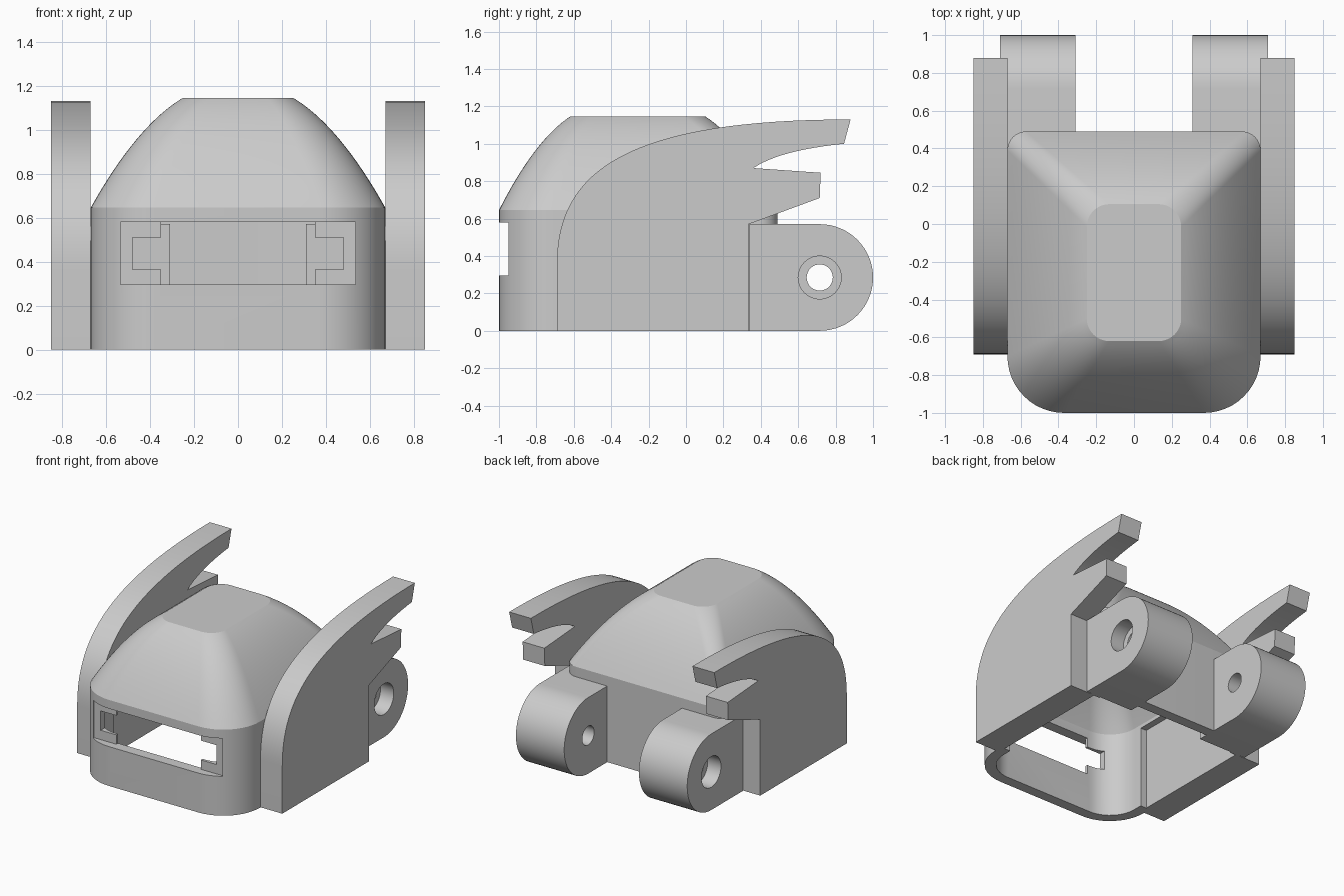
import bpy, bmesh, math
from mathutils import Vector

if "Cube" in bpy.data.objects:
    bpy.data.objects.remove(bpy.data.objects["Cube"], do_unlink=True)

grey = bpy.data.materials.new("plain grey")
grey.use_nodes = True
COLOUR = (0.6, 0.6, 0.6, 1)
grey.diffuse_color = COLOUR
grey.node_tree.nodes["Principled BSDF"].inputs["Base Color"].default_value = COLOUR


def loft(name, rings):
    """Closed solid through rings with equal point counts."""
    bm = bmesh.new()
    loops = [[bm.verts.new(p) for p in ring] for ring in rings]
    bm.faces.new(loops[0])
    bm.faces.new(loops[-1])
    n = len(loops[0])
    for a, b in zip(loops, loops[1:]):
        for i in range(n):
            j = (i + 1) % n
            bm.faces.new((a[i], a[j], b[j], b[i]))
    bmesh.ops.recalc_face_normals(bm, faces=bm.faces)
    mesh = bpy.data.meshes.new(name)
    bm.to_mesh(mesh)
    bm.free()
    mesh.materials.append(grey)
    obj = bpy.data.objects.new(name, mesh)
    bpy.context.collection.objects.link(obj)
    return obj


def prism(name, profile, x0, x1):
    return loft(name, [[(x, y, z) for y, z in profile] for x in (x0, x1)])


def box(name, x0, x1, y0, y1, z0, z1):
    return prism(name, [(y0, z0), (y1, z0), (y1, z1), (y0, z1)], x0, x1)


def cut(target, cutters):
    for c in cutters:
        m = target.modifiers.new("cut", 'BOOLEAN')
        m.operation, m.solver, m.object = 'DIFFERENCE', 'EXACT', c
    bpy.context.view_layer.objects.active = target
    for m in list(target.modifiers):
        bpy.ops.object.modifier_apply(modifier=m.name)
    for c in cutters:
        bpy.data.objects.remove(c, do_unlink=True)


def smooth(obj, angle):
    bpy.ops.object.select_all(action='DESELECT')
    obj.select_set(True)
    bpy.context.view_layer.objects.active = obj
    bpy.ops.object.shade_smooth_by_angle(angle=math.radians(angle))


def arc(cy, cz, r, a0, a1, n):
    return [(cy + r * math.cos(math.radians(a0 + (a1 - a0) * i / n)),
             cz + r * math.sin(math.radians(a0 + (a1 - a0) * i / n))) for i in range(n + 1)]


def outline(w, y0, y1, front_r, back_r):
    """Rounded rectangle in plan."""
    pts = []
    for cx, cy, r, a in ((w - back_r, y1 - back_r, back_r, 0), (back_r - w, y1 - back_r, back_r, 90),
                         (front_r - w, y0 + front_r, front_r, 180), (w - front_r, y0 + front_r, front_r, 270)):
        pts += arc(cx, cy, r, a, a + 90, 12)
    return [Vector(p) for p in pts]


def shell(name, inset, floor, top):
    """Straight walls with a curved dome tapering to a flat crown."""
    base = outline(0.67 - inset, inset - 1, 0.49 - inset, 0.3 - inset, 0.1 - inset / 2)
    crown = outline(0.25, -0.62, 0.105, 0.12, 0.12)
    eave = 0.645
    rings = [[(p.x, p.y, floor) for p in base]]
    for k in range(17):
        s = k / 16
        z = eave + (top - eave) * (1.5 * s - 0.5 * s * s)
        rings.append([(*a.lerp(b, s), z) for a, b in zip(base, crown)])
    return loft(name, rings)


def bezier(ctrl, n):
    out = []
    for i in range(n + 1):
        pts = [Vector(p) for p in ctrl]
        while len(pts) > 1:
            pts = [a.lerp(b, i / n) for a, b in zip(pts, pts[1:])]
        out.append(tuple(pts[0]))
    return out


# Hollow body, thinned side walls and stepped front window
body = shell("body_shell", 0, 0, 1.145)
cut(body, [
    shell("cavity", 0.08, -0.1, 1.07),
    box("side_pocket", -0.64, 0.64, -0.63, 0.33, -0.1, 0.62),
    box("window_recess", -0.535, 0.535, -1.1, -0.94, 0.295, 0.58),
    box("window_wide", -0.48, 0.48, -1.1, -0.75, 0.365, 0.51),
    box("window_tall", -0.35, 0.35, -1.1, -0.75, 0.295, 0.58),
])
smooth(body, 20)

# Wing silhouette with swept feather tips, and hinge lug silhouette
wing_profile = [(-0.69, 0)]
wing_profile += bezier([(-0.69, 0.36), (-0.69, 0.86), (-0.3, 1.13), (0.88, 1.13)], 32)
wing_profile += bezier([(0.845, 1.0), (0.5, 0.965), (0.36, 0.87)], 12)
wing_profile += [(0.72, 0.845), (0.715, 0.71), (0.335, 0.57), (0.335, 0)]
lug_profile = [(0.34, 0.57), (0.34, 0)] + arc(0.715, 0.285, 0.285, -90, 90, 32)

for side, label in ((1, "left"), (-1, "right")):
    wing = prism(label + "_wing", wing_profile, side * 0.67, side * 0.85)
    smooth(wing, 20)
    lug = prism(label + "_hinge_lug", lug_profile, side * 0.31, side * 0.71)
    cut(lug, [
        prism("pin_hole", arc(0.715, 0.285, 0.07, 0, 348.75, 31), side * 0.2, side * 0.8),
        prism("counterbore", arc(0.715, 0.285, 0.115, 0, 348.75, 31), side * 0.6, side * 0.8),
    ])
    smooth(lug, 20)
